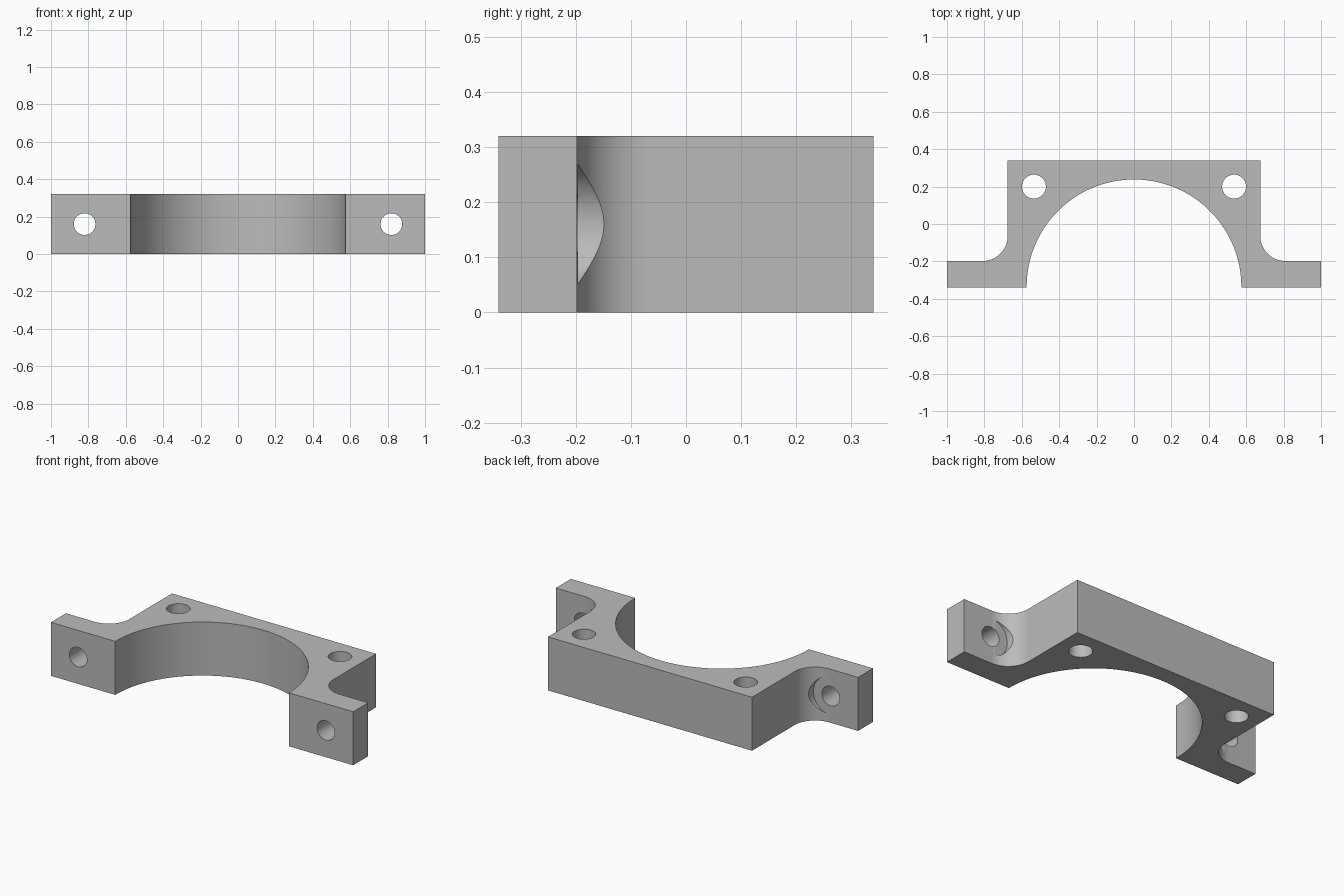
import bpy, bmesh
from math import pi, sin, cos, radians
from mathutils import Matrix, Vector

cube = bpy.data.objects.get("Cube")
if cube:
    bpy.data.objects.remove(cube, do_unlink=True)

HEIGHT = 0.32
FRONT, BACK = -0.34, 0.34
FLANGE_Y = -0.198          # rear face of the mounting ears
BODY_X = 0.675             # half width of the main block
FILLET = 0.135
BORE_R, BORE_Y = 0.574, -0.336

grey = bpy.data.materials.new("plain grey")
grey.use_nodes = True
grey.diffuse_color = (0.5, 0.5, 0.5, 1)
grey.node_tree.nodes["Principled BSDF"].inputs["Base Color"].default_value = (0.5, 0.5, 0.5, 1)


def arc(cx, cy, r, start, end, steps):
    """Points along an arc, angles in degrees."""
    angles = [radians(start + (end - start) * i / steps) for i in range(steps + 1)]
    return [(cx + r * cos(a), cy + r * sin(a)) for a in angles]


def add_object(name, bm):
    bmesh.ops.recalc_face_normals(bm, faces=bm.faces)
    mesh = bpy.data.meshes.new(name)
    bm.to_mesh(mesh)
    bm.free()
    mesh.materials.append(grey)
    obj = bpy.data.objects.new(name, mesh)
    bpy.context.collection.objects.link(obj)
    return obj


def drill(target, centre, radius, depth, along_y=False):
    """Cut a round hole centred on a point."""
    bm = bmesh.new()
    turn = Matrix.Rotation(pi / 2, 4, 'X') if along_y else Matrix()
    bmesh.ops.create_cone(bm, cap_ends=True, segments=64, radius1=radius, radius2=radius,
                          depth=depth, matrix=Matrix.Translation(Vector(centre)) @ turn)
    cutter = add_object("hole_cutter", bm)
    cutter.hide_render = True
    mod = target.modifiers.new("hole", 'BOOLEAN')
    mod.operation, mod.solver, mod.object = 'DIFFERENCE', 'EXACT', cutter
    bpy.context.view_layer.objects.active = target
    bpy.ops.object.modifier_apply(modifier=mod.name)
    bpy.data.objects.remove(cutter, do_unlink=True)


# Half outline: ear, fillet, block corner; mirrored and closed by the bore arc
right = [(0.575, FRONT), (1, FRONT), (1, FLANGE_Y)]
right += arc(BODY_X + FILLET, FLANGE_Y + FILLET, FILLET, 270, 180, 24)
right += [(BODY_X, BACK)]
left = [(-x, y) for x, y in reversed(right)]
outline = right + left + arc(0, BORE_Y, BORE_R, 180, 0, 96)

bm = bmesh.new()
base = bm.faces.new([bm.verts.new((x, y, 0)) for x, y in outline])
extruded = bmesh.ops.extrude_face_region(bm, geom=[base], use_keep_orig=True)
top = [v for v in extruded["geom"] if isinstance(v, bmesh.types.BMVert)]
bmesh.ops.translate(bm, verts=top, vec=(0, 0, HEIGHT))
bracket = add_object("clamp_bracket", bm)

# Vertical holes, ear holes and the screw-head recesses cut into the fillets
for side in (-1, 1):
    drill(bracket, (side * 0.535, 0.2, HEIGHT / 2), 0.064, 1)
    drill(bracket, (side * 0.82, -0.3, HEIGHT / 2), 0.058, 0.6, along_y=True)
    drill(bracket, (side * 0.82, FLANGE_Y + 0.152, HEIGHT / 2), 0.114, 0.3, along_y=True)

bpy.ops.object.select_all(action='DESELECT')
bracket.select_set(True)
bpy.context.view_layer.objects.active = bracket
bpy.ops.object.shade_smooth_by_angle(angle=radians(30))
